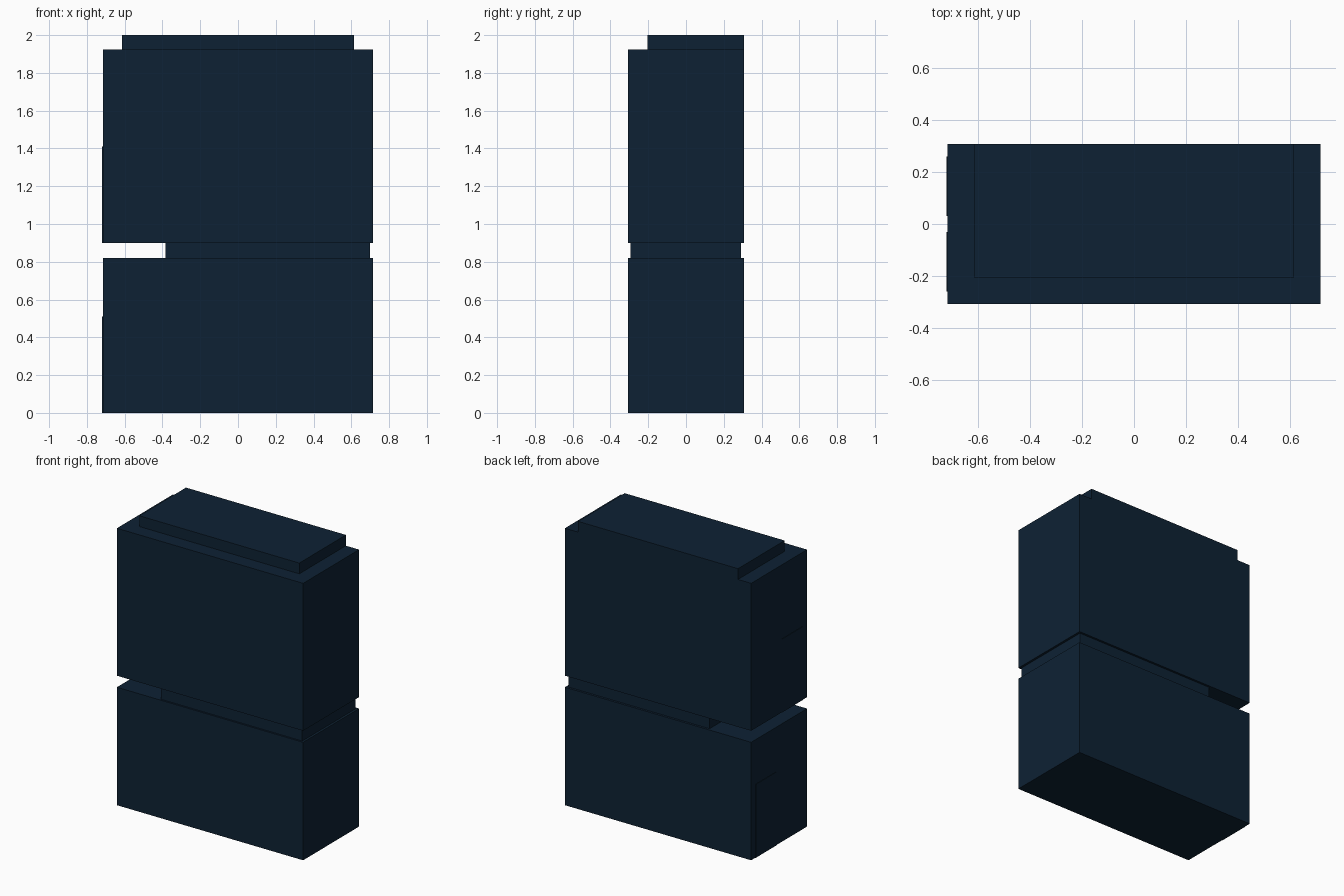
import bpy

if "Cube" in bpy.data.objects:
    bpy.data.objects.remove(bpy.data.objects["Cube"])

# one dark navy finish for the whole building
navy = bpy.data.materials.new("dark_navy")
navy.diffuse_color = (0.0043, 0.0156, 0.034, 1)
navy.use_nodes = True
navy.node_tree.nodes["Principled BSDF"].inputs["Base Color"].default_value = navy.diffuse_color


def box(name, lo, hi):
    """Axis-aligned box from its two opposite corners."""
    bpy.ops.mesh.primitive_cube_add(size=1, location=[(a + b) / 2 for a, b in zip(lo, hi)])
    ob = bpy.context.object
    ob.name = name
    ob.scale = [b - a for a, b in zip(lo, hi)]
    bpy.ops.object.transform_apply(location=False, rotation=False, scale=True)
    ob.data.materials.append(navy)
    return ob


W, D = 0.716, 0.307

# main blocks, with a recessed storey between them open at the left end
box("lower_block", (-W, -D, 0), (W, D, 0.82))
box("recessed_storey", (-0.385, -0.295, 0.82), (0.70, 0.292, 0.90))
box("upper_block", (-W, -D, 0.90), (W, D, 1.925))

# roof storey, flush with the back
box("roof_storey", (-0.615, -0.205, 1.925), (0.615, D, 2.0))

# thin tall panels on the left end wall
for name, y0, z0 in (("lower_side_panel", 0.03, 0.0), ("upper_side_panel", -0.26, 0.90)):
    box(name, (-W - 0.003, y0, z0), (-W + 0.003, y0 + 0.23, z0 + 0.51))
